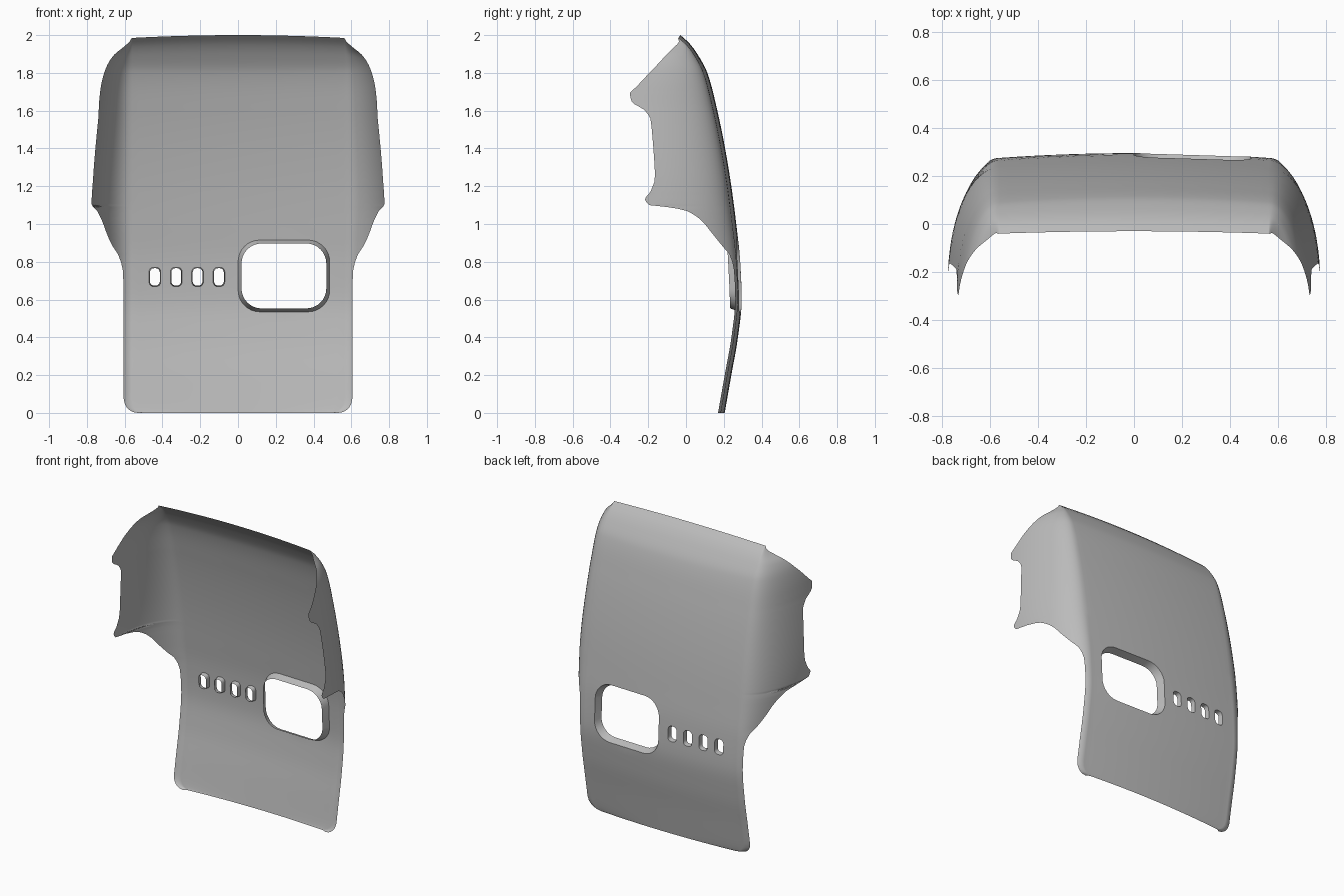
import bpy, bmesh, math
from mathutils import Vector
from mathutils.geometry import delaunay_2d_cdt

cube = bpy.data.objects.get("Cube")
if cube:
    bpy.data.objects.remove(cube, do_unlink=True)

grey = bpy.data.materials.new("light_grey")
grey.use_nodes = True
grey.diffuse_color = (0.5, 0.5, 0.5, 1)
grey.node_tree.nodes["Principled BSDF"].inputs["Base Color"].default_value = grey.diffuse_color


def smooth_table(points):
    """Monotone cubic through (height, value) points."""
    count = len(points)
    slopes = [(points[i + 1][1] - points[i][1]) / (points[i + 1][0] - points[i][0])
              for i in range(count - 1)]
    tangents = [slopes[0]]
    for before, after in zip(slopes, slopes[1:]):
        product = before * after
        tangents.append(2 * product / (before + after) if product > 0 else 0)
    tangents.append(slopes[-1])

    def value(height):
        height = min(max(height, points[0][0]), points[-1][0])
        i = 0
        while i < count - 2 and height > points[i + 1][0]:
            i += 1
        (low, start), (high, end) = points[i], points[i + 1]
        span = high - low
        t = (height - low) / span
        ease = t * t * (3 - 2 * t)
        bend = t * (1 - t) * span
        return (start + (end - start) * ease
                + bend * ((1 - t) * tangents[i] - t * tangents[i + 1]))
    return value


# Shape by height: spine depth, wing bulge, wing reach, and how far the wing wraps
spine = smooth_table([(0, .205), (.2, .24), (.4, .275), (.6, .295), (.8, .287), (1, .266),
                      (1.2, .24), (1.4, .207), (1.6, .166), (1.8, .113), (1.9, .06),
                      (1.96, .015), (2, -.03)])
bulge = smooth_table([(0, .2), (.8, .2), (1.1, .215), (1.7, .17), (1.83, .15),
                      (1.9, .125), (1.95, .075), (2, .02)])
reach = smooth_table([(0, .6), (.6, .55), (.87, .47), (1.25, .47), (1.7, .43), (2, .37)])
wrap = smooth_table([(0, .227), (.6, .227), (.75, .25), (.84, .384), (.87, .5), (.95, .71),
                     (1, .81), (1.07, 1.05), (1.09, 1.28), (1.1, 1.48), (1.13, 1.52),
                     (1.17, 1.45), (1.25, 1.37), (1.45, 1.34), (1.55, 1.335), (1.6, 1.39),
                     (1.65, 1.54), (1.69, 1.55), (1.72, 1.475), (1.83, 1.17), (1.9, .91),
                     (1.95, .62), (2, .1)])
FLAT, SIDE, CORNER = .56, .2, .075


def surface(s, z):
    """Map sheet coordinates to the curved panel."""
    across = min(abs(s), FLAT)
    angle = max(abs(s) - FLAT, 0) / SIDE * wrap(z)
    x = across + bulge(z) * math.sin(angle)
    camber = .02 if z < 1.8 else .02 - .05 * (z - 1.8)
    y = spine(z) - camber * (across / FLAT) ** 2 - reach(z) * (1 - math.cos(angle))
    if z < CORNER:
        inset = CORNER - math.sqrt(max(CORNER ** 2 - (CORNER - z) ** 2, 0))
        x *= 1 - inset / .605
    drop = .015 * (across / FLAT) ** 2 * max(0, (z - 1.8) / .2)
    return Vector((math.copysign(x, s), y, z - drop))


def rounded_loop(cx, cz, width, height, radius, steps):
    loop = []
    for quarter, (sx, sz) in enumerate([(1, 1), (-1, 1), (-1, -1), (1, -1)]):
        for i in range(steps + 1):
            a = math.pi / 2 * (quarter + i / steps)
            loop.append(Vector((cx + sx * (width / 2 - radius) + radius * math.cos(a),
                                cz + sz * (height / 2 - radius) + radius * math.sin(a))))
    return loop


def inside(p, hole, margin=0):
    cx, cz, width, height, radius, _ = hole
    dx = max(abs(p.x - cx) - width / 2 + radius, 0)
    dz = max(abs(p.y - cz) - height / 2 + radius, 0)
    return math.hypot(dx, dz) < radius + margin


def add_object(name, verts, faces):
    mesh = bpy.data.meshes.new(name)
    mesh.from_pydata(verts, [], faces)
    mesh.materials.append(grey)
    obj = bpy.data.objects.new(name, mesh)
    bpy.context.collection.objects.link(obj)
    bpy.ops.object.select_all(action='DESELECT')
    obj.select_set(True)
    bpy.context.view_layer.objects.active = obj
    bpy.ops.object.shade_smooth_by_angle(angle=math.radians(35))
    return obj


# Openings: one window and a row of four slots
window = (.243, .725, .485, .38, .115, 8)
slots = [(-.44 + .113 * i, .72, .062, .102, .024, 4) for i in range(4)]
holes = [window] + slots

# Sheet grid, denser where the outline turns quickly
rows = [.0, .004, .012, .025, .045, CORNER] + [.12 + .04 * i for i in range(23)]
rows += [1.03 + .01 * i for i in range(16)] + [1.22 + .04 * i for i in range(9)]
rows += [1.56 + .015 * i for i in range(29)] + [2]
columns = [FLAT * i / 16 for i in range(-16, 17)]
wing = [FLAT + SIDE * i / 14 for i in range(1, 15)]
columns = [-s for s in reversed(wing)] + columns + wing
points = [Vector((s, z)) for z in rows for s in columns]
points = [p for p in points if not any(inside(p, h, .008) for h in holes)]
edges = []
for hole in holes:
    loop = rounded_loop(*hole)
    first = len(points)
    points += loop
    edges += [(first + i, first + (i + 1) % len(loop)) for i in range(len(loop))]
flat_verts, _, triangles, *_ = delaunay_2d_cdt(points, edges, [], 0, 1e-6)


def is_open(face):
    middle = sum((flat_verts[i] for i in face), Vector((0, 0))) / len(face)
    return any(inside(middle, h) for h in holes)


panel_faces = [tuple(reversed(f)) for f in triangles if not is_open(f)]
add_object("curved_panel", [surface(*v) for v in flat_verts], panel_faces)


# Rims folded towards the front around each opening
def add_rim(name, hole, inset, depth):
    cx, cz, width, height, radius, steps = hole
    outer = rounded_loop(*hole)
    inner = rounded_loop(cx, cz, width - 2 * inset, height - 2 * inset,
                         radius - inset / 2, steps)
    count = len(outer)
    verts = [surface(*p) for p in outer]
    verts += [surface(*p) - Vector((0, depth, 0)) for p in inner]
    faces = [(i, (i + 1) % count, count + (i + 1) % count, count + i) for i in range(count)]
    add_object(name, verts, faces)


add_rim("window_rim", window, .018, .05)
for number, slot in enumerate(slots, 1):
    add_rim(f"slot_rim_{number}", slot, .005, .03)
